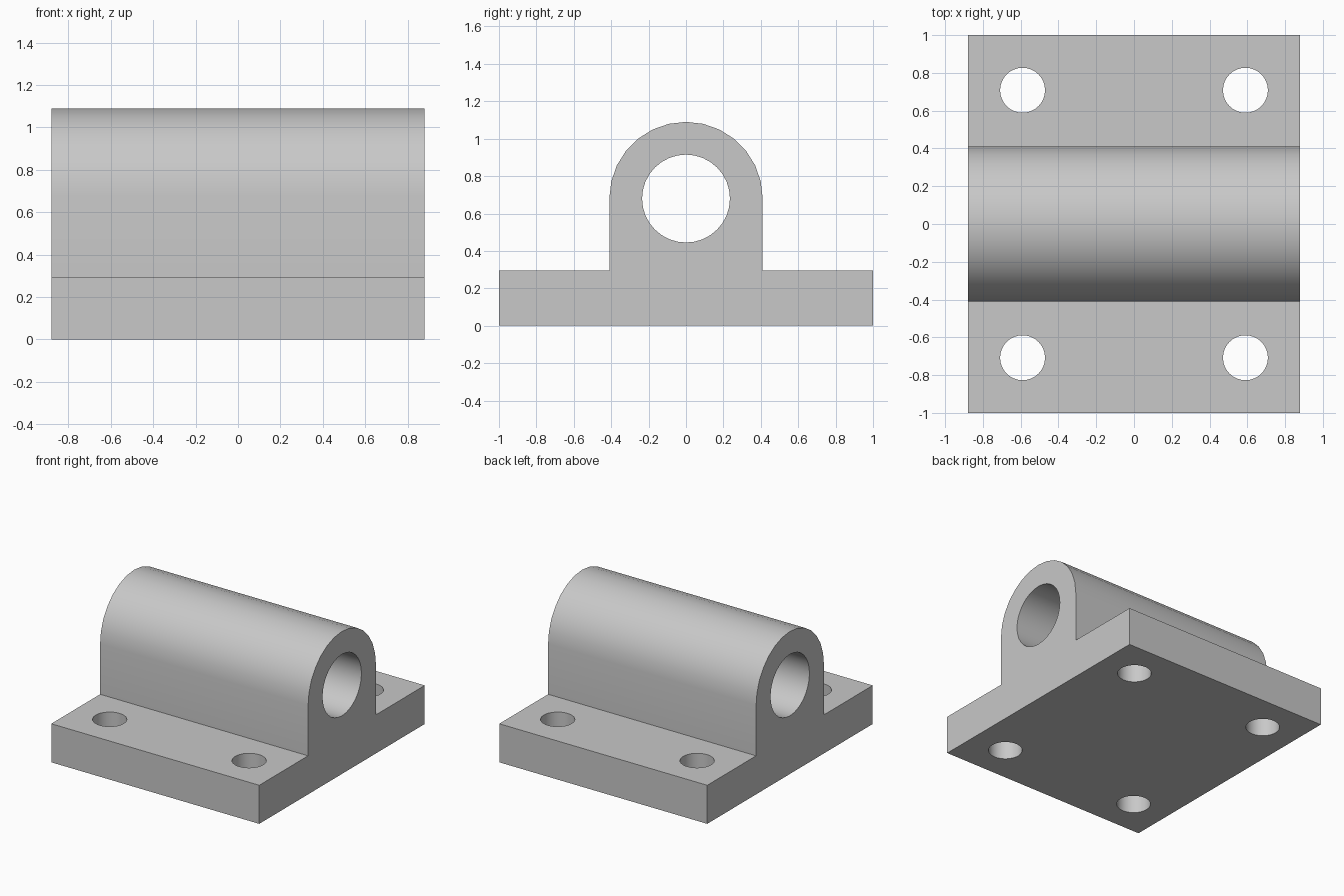
import bpy, bmesh, math
from mathutils import Matrix

cube = bpy.data.objects.get("Cube")
if cube:
    bpy.data.objects.remove(cube, do_unlink=True)

HALF_X, BASE_TOP = 0.88, 0.295
AXIS_Z, OUTER_R, BORE_R = 0.68, 0.41, 0.235
BOLT_X, BOLT_Y, BOLT_R = 0.59, 0.708, 0.119
ARC_STEPS = 14

grey = bpy.data.materials.new("plain grey")
grey.use_nodes = True
colour = (0.58, 0.58, 0.58, 1)
grey.diffuse_color = colour
grey.node_tree.nodes["Principled BSDF"].inputs["Base Color"].default_value = colour


def add_object(name, bm):
    mesh = bpy.data.meshes.new(name)
    bmesh.ops.recalc_face_normals(bm, faces=bm.faces)
    bm.to_mesh(mesh)
    bm.free()
    mesh.materials.append(grey)
    obj = bpy.data.objects.new(name, mesh)
    bpy.context.collection.objects.link(obj)
    return obj


def add_cylinder(bm, radius, depth, matrix):
    bmesh.ops.create_cone(bm, cap_ends=True, segments=32, radius1=radius,
                          radius2=radius, depth=depth, matrix=matrix)


# Bearing block: flanged profile with a round top, extruded along x
arc = [(OUTER_R * math.cos(math.pi * i / ARC_STEPS),
        AXIS_Z + OUTER_R * math.sin(math.pi * i / ARC_STEPS))
       for i in range(ARC_STEPS + 1)]
profile = ([(-1, 0), (1, 0), (1, BASE_TOP), (OUTER_R, BASE_TOP)] + arc
           + [(-OUTER_R, BASE_TOP), (-1, BASE_TOP)])
bm = bmesh.new()
face = bm.faces.new([bm.verts.new((-HALF_X, y, z)) for y, z in profile])
extruded = bmesh.ops.extrude_face_region(bm, geom=[face])["geom"]
bmesh.ops.translate(bm, vec=(2 * HALF_X, 0, 0),
                    verts=[v for v in extruded if isinstance(v, bmesh.types.BMVert)])
block = add_object("bearing_block", bm)

# Cutter: shaft bore and four bolt holes
bm = bmesh.new()
add_cylinder(bm, BORE_R, 2.4, Matrix.Translation((0, 0, AXIS_Z))
             @ Matrix.Rotation(math.pi / 2, 4, "Y"))
for sx in (-1, 1):
    for sy in (-1, 1):
        add_cylinder(bm, BOLT_R, 1, Matrix.Translation((sx * BOLT_X, sy * BOLT_Y, 0.1)))
cutter = add_object("hole_cutter", bm)
cutter.hide_render = True

cut = block.modifiers.new("holes", "BOOLEAN")
cut.operation = "DIFFERENCE"
cut.solver = "EXACT"
cut.object = cutter

# Apply the cut, drop the cutter and smooth the round walls
bpy.ops.object.select_all(action="DESELECT")
block.select_set(True)
bpy.context.view_layer.objects.active = block
bpy.ops.object.modifier_apply(modifier=cut.name)
bpy.data.objects.remove(cutter, do_unlink=True)
bpy.ops.object.shade_smooth_by_angle(angle=math.radians(30))
